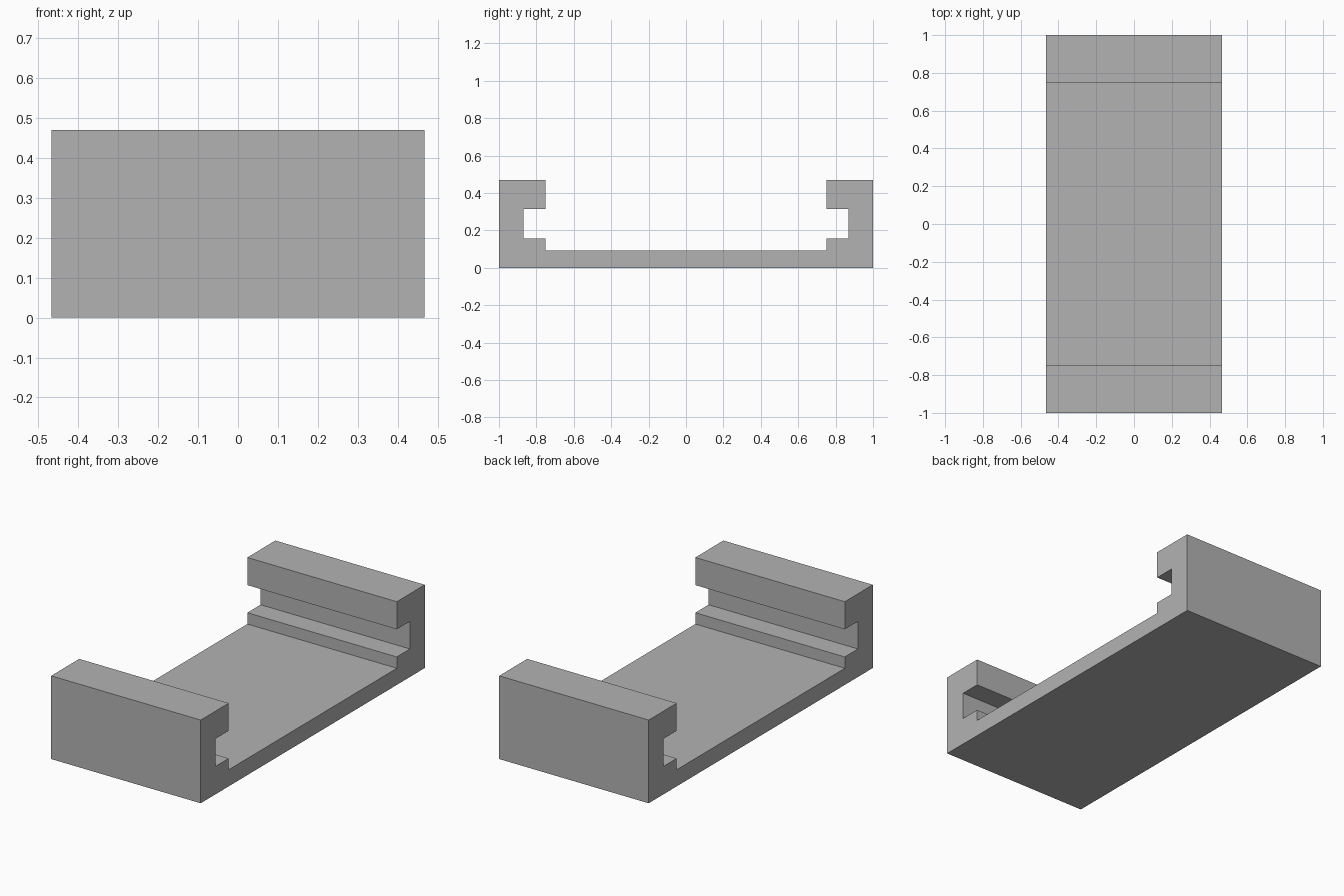
import bpy
import bmesh

cube = bpy.data.objects.get("Cube")
if cube:
    bpy.data.objects.remove(cube, do_unlink=True)

HALF_WIDTH = 0.467

# Single grey material
grey = bpy.data.materials.new("plain_grey")
grey.use_nodes = True
colour = (0.45, 0.45, 0.45, 1)
grey.diffuse_color = colour
grey.node_tree.nodes["Principled BSDF"].inputs["Base Color"].default_value = colour

# Back half of the channel section (y, z): base, lower lip, slot, upper lip
half = [(1, 0), (1, 0.47), (0.75, 0.47), (0.75, 0.314),
        (0.868, 0.314), (0.868, 0.158), (0.75, 0.158), (0.75, 0.094)]
section = half + [(-y, z) for y, z in reversed(half)]

# Extrude the mirrored section along x
bm = bmesh.new()
face = bm.faces.new([bm.verts.new((-HALF_WIDTH, y, z)) for y, z in section])
result = bmesh.ops.extrude_face_region(bm, geom=[face], use_keep_orig=True)
moved = [v for v in result["geom"] if isinstance(v, bmesh.types.BMVert)]
bmesh.ops.translate(bm, verts=moved, vec=(2 * HALF_WIDTH, 0, 0))
bmesh.ops.recalc_face_normals(bm, faces=bm.faces)

mesh = bpy.data.meshes.new("slotted_channel")
bm.to_mesh(mesh)
bm.free()
mesh.materials.append(grey)
channel = bpy.data.objects.new("slotted_channel", mesh)
bpy.context.collection.objects.link(channel)
